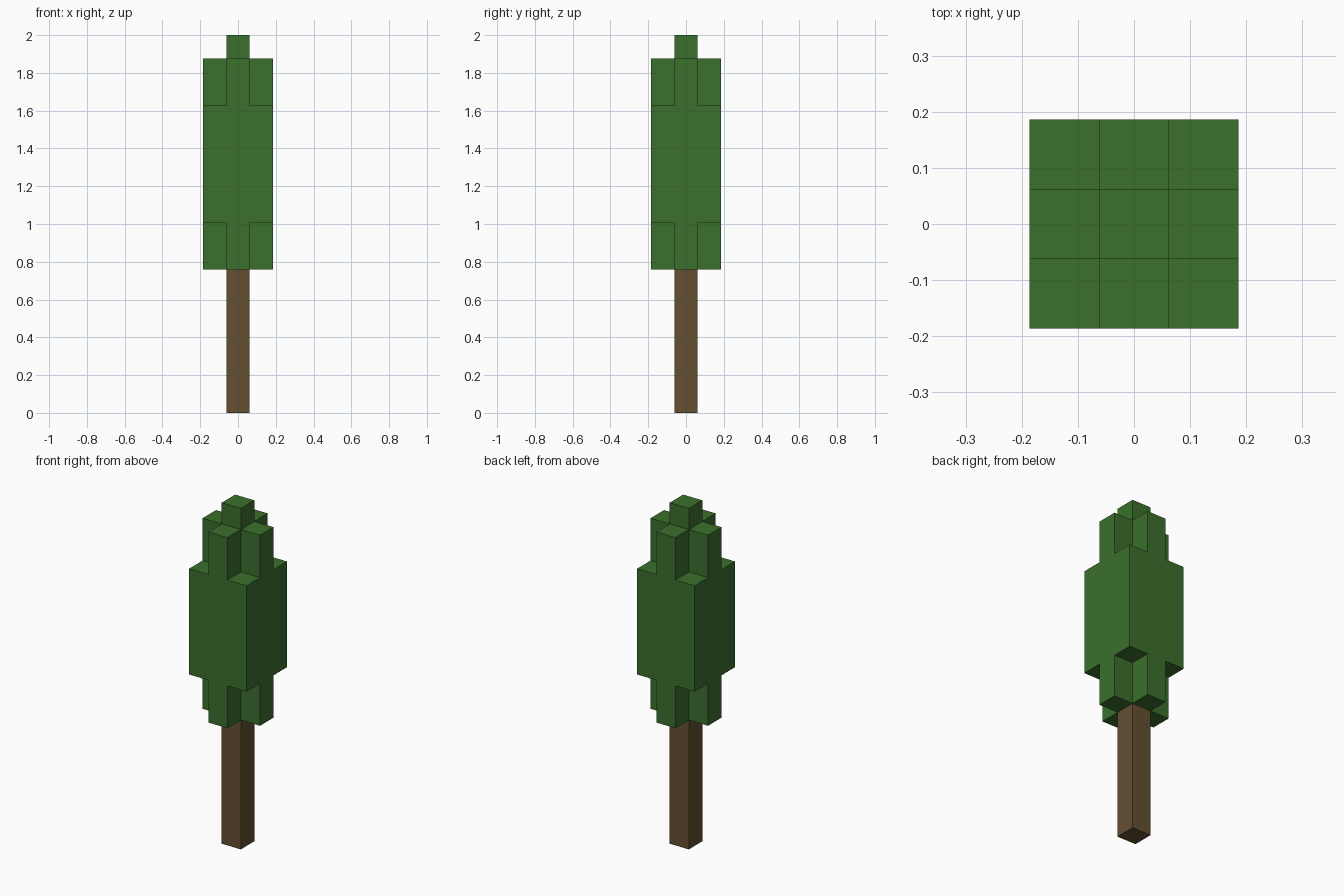
import bpy
import bmesh
from mathutils import Vector

if "Cube" in bpy.data.objects:
    bpy.data.objects.remove(bpy.data.objects["Cube"], do_unlink=True)

U = 0.1242                 # block width
TOP = 2.0
BASE = TOP - 10 * U        # underside of the foliage


def make_material(name, rgb):
    mat = bpy.data.materials.new(name)
    mat.use_nodes = True
    mat.diffuse_color = (*rgb, 1)
    mat.node_tree.nodes["Principled BSDF"].inputs["Base Color"].default_value = (*rgb, 1)
    return mat


def make_object(name, bm, mat):
    bmesh.ops.remove_doubles(bm, verts=bm.verts, dist=0.0001)
    bmesh.ops.dissolve_limit(bm, angle_limit=0.01, verts=bm.verts, edges=bm.edges)
    bmesh.ops.recalc_face_normals(bm, faces=bm.faces)
    mesh = bpy.data.meshes.new(name)
    bm.to_mesh(mesh)
    bm.free()
    mesh.materials.append(mat)
    obj = bpy.data.objects.new(name, mesh)
    bpy.context.collection.objects.link(obj)


def voxel_shell(cells):
    """Skin a set of grid cells, keeping only the exposed faces."""
    bm = bmesh.new()
    for cell in cells:
        for axis in range(3):
            for side in (-1, 1):
                step = [0, 0, 0]
                step[axis] = side
                if tuple(c + s for c, s in zip(cell, step)) in cells:
                    continue
                normal = Vector(step) / 2
                a, b = Vector((0, 0, 0)), Vector((0, 0, 0))
                a[(axis + 1) % 3] = b[(axis + 2) % 3] = 0.5
                centre = Vector(cell) + Vector((0, 0, 0.5)) + normal
                corners = [centre - a - b, centre + a - b, centre + a + b, centre - a + b]
                if side < 0:
                    corners.reverse()
                bm.faces.new([bm.verts.new(p * U + Vector((0, 0, BASE))) for p in corners])
    return bm


leaf = make_material("leaf green", (0.045, 0.162, 0.026))
bark = make_material("bark brown", (0.130, 0.080, 0.032))

# Foliage: each block column's height range depends on its distance from the middle
spans = {0: (0, 10), 1: (0, 9), 2: (2, 7)}
cells = {(x, y, z)
         for x in (-1, 0, 1) for y in (-1, 0, 1)
         for z in range(*spans[abs(x) + abs(y)])}
make_object("foliage", voxel_shell(cells), leaf)

# Trunk: plain square post
bm = bmesh.new()
bmesh.ops.create_cube(bm, size=1)
bmesh.ops.scale(bm, vec=(U, U, BASE), verts=bm.verts)
bmesh.ops.translate(bm, vec=(0, 0, BASE / 2), verts=bm.verts)
make_object("trunk", bm, bark)
